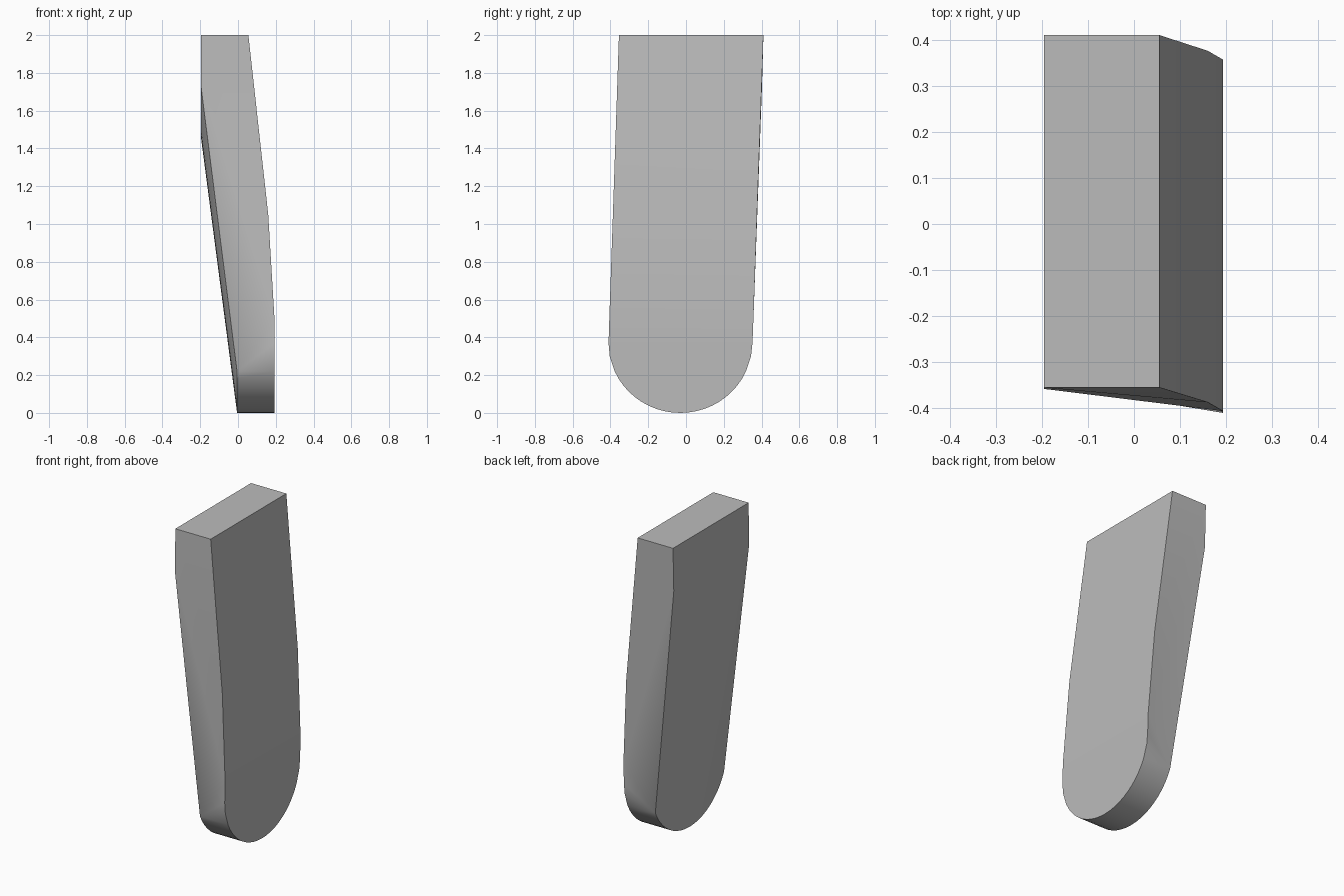
import bpy, bmesh, math

cube = bpy.data.objects.get("Cube")
if cube:
    bpy.data.objects.remove(cube, do_unlink=True)

# Plain grey material
mat = bpy.data.materials.new("light_grey")
mat.use_nodes = True
grey = (0.5, 0.5, 0.5, 1)
mat.diffuse_color = grey
mat.node_tree.nodes["Principled BSDF"].inputs["Base Color"].default_value = grey

STEPS = 20
INNER, TIP, OUTER = -0.195, -0.005, 0.193   # x of back face, thin tip, front face
bm = bmesh.new()


def vert(x, y, z):
    return bm.verts.new((x, y, z))


def bridge(a, b):
    for i in range(len(a) - 1):
        bm.faces.new((a[i], a[i + 1], b[i + 1], b[i]))


# Rounded lower end, from the front edge round to the rear edge
start = math.radians(24)
arc = []
for i in range(STEPS + 1):
    t = start + (math.pi - 2 * start) * i / STEPS
    arc.append((-0.03 - 0.38 * math.cos(t), 0.37 - 0.37 * math.sin(t)))

tip_outer = [vert(OUTER, y, z) for y, z in arc]
tip_inner = [vert(TIP, y, z) for y, z in arc]

# The same arc raised and stretched to the full width of the thick part
y0, y1 = arc[0][0], arc[-1][0]
raised = [vert(INNER, -0.358 + 0.76 * (y - y0) / (y1 - y0), 1.45 + 1.24 * z)
          for y, z in arc]

bridge(tip_outer, tip_inner)   # rounded end wall
bridge(tip_inner, raised)      # tapered underside

# Straight edges of the outer face: (x, z, front y, rear y)
levels = [(0.055, 2, -0.355, 0.41), (0.16, 1.05, -0.387, 0.376),
          (OUTER, 0.5, -0.406, 0.357), (OUTER, 0.37, -0.41, 0.352),
          (OUTER, 0.3, -0.404, 0.344)]
front = [vert(x, f, z) for x, z, f, r in levels]
rear = [vert(x, r, z) for x, z, f, r in levels]
bridge(front, rear)
bm.faces.new([front[-1]] + tip_outer + [rear[-1]])

# Inner face and top
top_front = vert(INNER, -0.355, 2)
top_rear = vert(INNER, 0.41, 2)
bm.faces.new([top_front] + raised + [top_rear])
bm.faces.new((top_front, top_rear, rear[0], front[0]))

# Narrow side walls
for edge, corner, k in ((front, top_front, 0), (rear, top_rear, -1)):
    bm.faces.new((corner, edge[0], edge[1], raised[k]))
    bm.faces.new((raised[k], edge[1], edge[2], tip_inner[k]))
    bm.faces.new((tip_inner[k], edge[2], edge[3]))
    bm.faces.new((tip_inner[k], edge[3], edge[4]))
    bm.faces.new((tip_inner[k], edge[4], tip_outer[k]))

bmesh.ops.recalc_face_normals(bm, faces=bm.faces)
mesh = bpy.data.meshes.new("tapered_strap")
bm.to_mesh(mesh)
bm.free()
mesh.materials.append(mat)
strap = bpy.data.objects.new("tapered_strap", mesh)
bpy.context.collection.objects.link(strap)

bpy.ops.object.select_all(action="DESELECT")
strap.select_set(True)
bpy.context.view_layer.objects.active = strap
bpy.ops.object.shade_smooth_by_angle(angle=math.radians(30))
